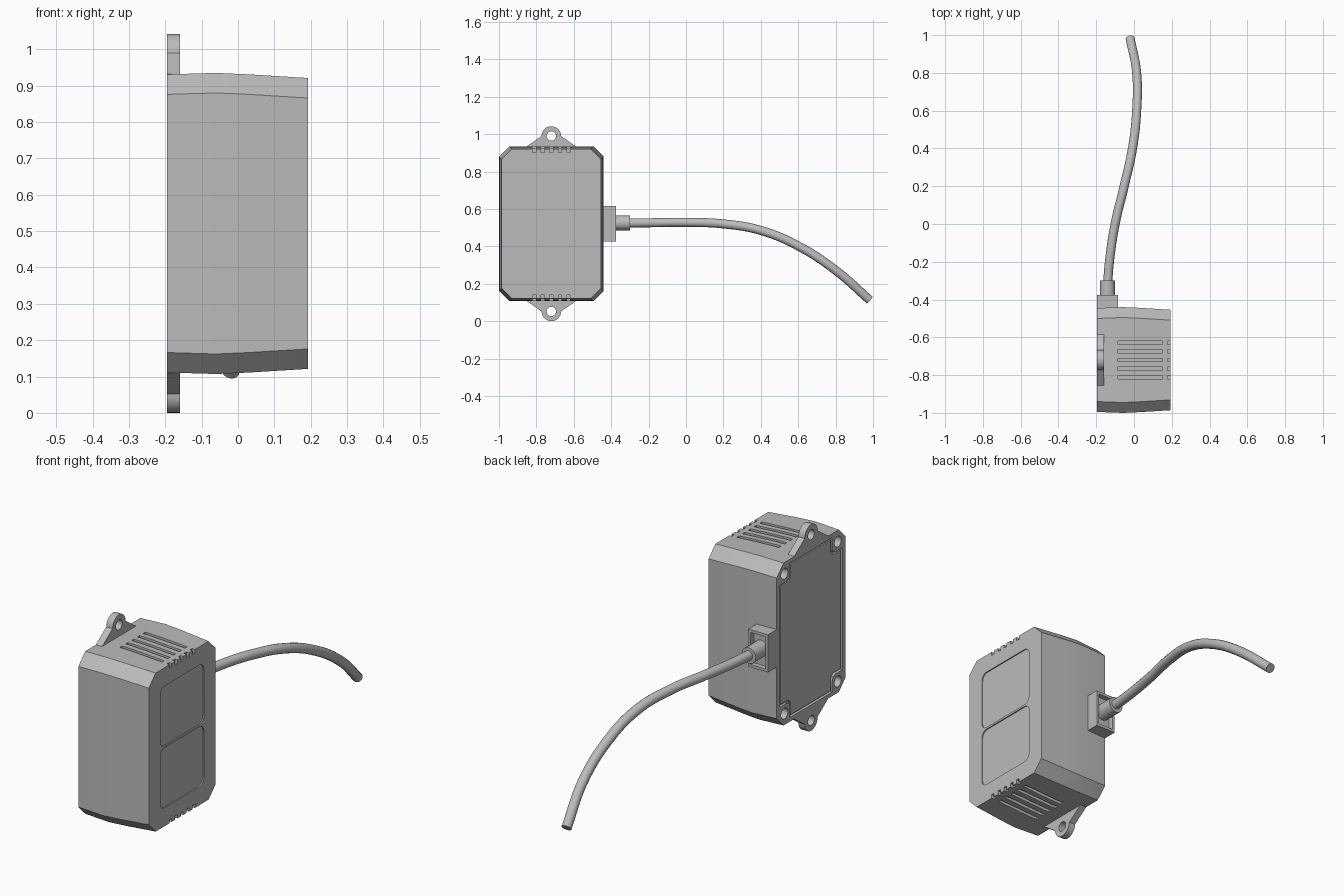
import bpy, bmesh
from math import sin, cos, pi

if "Cube" in bpy.data.objects:
    bpy.data.objects.remove(bpy.data.objects["Cube"], do_unlink=True)

grey = bpy.data.materials.new("matte grey plastic")
grey.use_nodes = True
grey.diffuse_color = (0.5, 0.5, 0.5, 1)
grey.node_tree.nodes["Principled BSDF"].inputs["Base Color"].default_value = (0.5, 0.5, 0.5, 1)

CY, CZ = -0.72, 0.521          # centre of the housing
BACK, FACE = -0.195, 0.192     # mounting side and sensing side


def mirror4(quad):
    """Closed outline from its first-quadrant points."""
    out = []
    for sy, sz in ((1, 1), (-1, 1), (-1, -1), (1, -1)):
        pts = quad if sy == sz else quad[::-1]
        out += [(sy * y, sz * z) for y, z in pts]
    return out


def rect(hy, hz, r=0.0):
    if not r:
        return mirror4([(hy, hz)])
    arc = [i * pi / 12 for i in range(7)]
    return mirror4([(hy - r + r * cos(a), hz - r + r * sin(a)) for a in arc])


def chamfered(hy, hz, c):
    return mirror4([(hy, hz - c), (hy - c, hz)])


def circle(r, n=28):
    return [(r * cos(2 * pi * i / n), r * sin(2 * pi * i / n)) for i in range(n)]


def loft(bm, stations, y=0.0, z=0.0):
    """Skin outlines given as (x, points); y and z are offsets from the housing centre."""
    rings = [[bm.verts.new((x, CY + y + a, CZ + z + b)) for a, b in pts] for x, pts in stations]
    faces = [bm.faces.new(rings[0][::-1]), bm.faces.new(rings[-1])]
    for lo, hi in zip(rings, rings[1:]):
        for i in range(len(lo)):
            j = (i + 1) % len(lo)
            faces.append(bm.faces.new((lo[i], lo[j], hi[j], hi[i])))
    bmesh.ops.recalc_face_normals(bm, faces=faces)


def prism(bm, pts, x0, x1, y=0.0, z=0.0):
    loft(bm, [(x0, pts), (x1, pts)], y, z)


def activate(ob):
    bpy.ops.object.select_all(action='DESELECT')
    ob.select_set(True)
    bpy.context.view_layer.objects.active = ob


def finish(name, bm):
    me = bpy.data.meshes.new(name)
    bm.to_mesh(me)
    bm.free()
    me.materials.append(grey)
    ob = bpy.data.objects.new(name, me)
    bpy.context.collection.objects.link(ob)
    return ob


def carve(ob, cutter_bm):
    cutter = finish("cutter", cutter_bm)
    cutter.hide_render = True
    mod = ob.modifiers.new("carve", 'BOOLEAN')
    mod.object, mod.operation, mod.solver = cutter, 'DIFFERENCE', 'EXACT'
    activate(ob)
    bpy.ops.object.modifier_apply(modifier=mod.name)
    bpy.data.objects.remove(cutter, do_unlink=True)


def smooth(ob):
    activate(ob)
    bpy.ops.object.shade_smooth_by_angle(angle=pi / 6)


def cover_outline(hy, hz, n, r):
    """Cover with a rounded bite around each corner screw."""
    ny, nz = hy - n, hz - n
    return mirror4([(hy, nz), (ny + r, nz), (ny + r * 0.3, nz + r * 0.3), (ny, nz + r), (ny, hz)])


# Housing: chamfered block that bulges slightly and narrows to the sensing face
bm = bmesh.new()
profile = [(BACK, 0.275, 0.41), (-0.06, 0.28, 0.414), (0.03, 0.276, 0.41), (FACE, 0.266, 0.4)]
loft(bm, [(x, chamfered(hy, hz, 0.055)) for x, hy, hz in profile])
housing = finish("housing", bm)

# Recesses: front panels, vents, notches, cover seat and screw holes
cut = bmesh.new()
for s in (-1, 1):
    prism(cut, rect(0.174, 0.151, 0.035), FACE - 0.006, FACE + 0.05, z=s * 0.156)
    for i in range(-2, 3):
        prism(cut, rect(0.009, 0.03), -0.085, 0.15, y=i * 0.046, z=s * 0.422)
        prism(cut, rect(0.009, 0.03), FACE - 0.015, FACE + 0.03, y=i * 0.046, z=s * 0.411)
    for t in (-1, 1):
        prism(cut, circle(0.027), BACK - 0.05, BACK + 0.06, y=t * 0.213, z=s * 0.353)
prism(cut, cover_outline(0.25, 0.39, 0.082, 0.025), BACK - 0.05, BACK + 0.014)
carve(housing, cut)
smooth(housing)

# Back cover sitting in its seat with a thin gap around it
bm = bmesh.new()
prism(bm, cover_outline(0.241, 0.381, 0.082, 0.025), BACK + 0.004, BACK + 0.02)
finish("back_cover", bm)

# Mounting ears, top and bottom
for name, s in (("upper_ear", 1), ("lower_ear", -1)):
    arc = [(0.052 * cos(a), s * (0.469 + 0.052 * sin(a))) for a in [i * pi / 16 for i in range(17)]]
    bm = bmesh.new()
    prism(bm, [(0.135, s * 0.4)] + [(0.135, s * 0.411)] + arc + [(-0.135, s * 0.411), (-0.135, s * 0.4)],
          BACK, -0.16)
    ear = finish(name, bm)
    cut = bmesh.new()
    prism(cut, circle(0.025), BACK - 0.05, -0.1, z=s * 0.469)
    carve(ear, cut)
    smooth(ear)

# Cable socket: block with a raised rim round its open end
bm = bmesh.new()
prism(bm, rect(0.04, 0.095), BACK, -0.085, y=0.305)
socket = finish("cable_socket", bm)
cut = bmesh.new()
prism(cut, rect(0.02, 0.081), BACK + 0.014, -0.099, y=0.34)
carve(socket, cut)


# Strain relief and cable are round sweeps along paths
def sweep(name, path, radius):
    cu = bpy.data.curves.new(name, 'CURVE')
    cu.dimensions = '3D'
    cu.bevel_depth, cu.bevel_resolution = radius, 6
    cu.use_fill_caps = True
    cu.resolution_u = 10
    sp = cu.splines.new('BEZIER')
    sp.bezier_points.add(len(path) - 1)
    for p, co in zip(sp.bezier_points, path):
        p.co = co
        p.handle_left_type = p.handle_right_type = 'AUTO'
    cu.materials.append(grey)
    ob = bpy.data.objects.new(name, cu)
    bpy.context.collection.objects.link(ob)
    activate(ob)
    bpy.ops.object.convert(target='MESH')
    smooth(bpy.context.view_layer.objects.active)


sweep("strain_relief", [(-0.14, -0.42, 0.525), (-0.14, -0.3, 0.525)], 0.04)
sweep("cable", [(-0.14, -0.32, 0.525), (-0.13, -0.2, 0.526), (-0.1, 0, 0.528), (-0.052, 0.2, 0.52),
                (-0.008, 0.4, 0.485), (0.014, 0.6, 0.402), (0.014, 0.8, 0.272), (-0.02, 0.982, 0.113)], 0.024)
